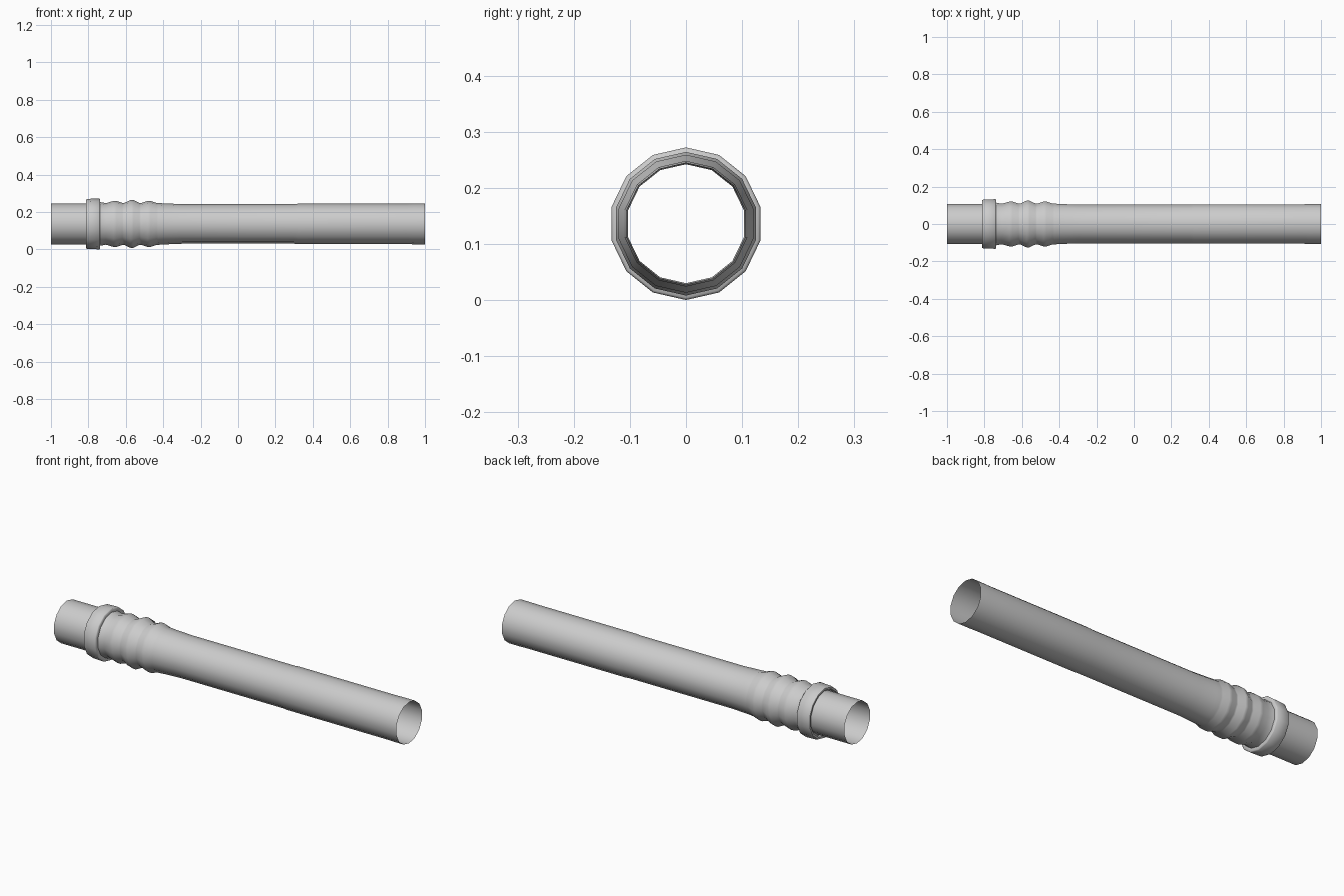
import bpy, bmesh, math

cube = bpy.data.objects.get("Cube")
if cube:
    bpy.data.objects.remove(cube, do_unlink=True)

SIDES = 14
AXIS_Z = 0.136

grey = bpy.data.materials.new("light_grey")
grey.use_nodes = True
grey.diffuse_color = (0.6, 0.6, 0.6, 1)
grey.node_tree.nodes["Principled BSDF"].inputs["Base Color"].default_value = (0.6, 0.6, 0.6, 1)


def lathe(name, profile):
    """Revolve (x, radius) points around the lengthwise axis as an open shell."""
    bm = bmesh.new()
    rings = []
    for x, r in profile:
        rings.append([bm.verts.new((x, r * math.sin(a), AXIS_Z + r * math.cos(a)))
                      for a in (math.tau * i / SIDES for i in range(SIDES))])
    for a, b in zip(rings, rings[1:]):
        for i in range(SIDES):
            j = (i + 1) % SIDES
            bm.faces.new((a[i], a[j], b[j], b[i]))
    mesh = bpy.data.meshes.new(name)
    bm.to_mesh(mesh)
    bm.free()
    mesh.materials.append(grey)
    obj = bpy.data.objects.new(name, mesh)
    bpy.context.collection.objects.link(obj)
    bpy.ops.object.select_all(action="DESELECT")
    obj.select_set(True)
    bpy.context.view_layer.objects.active = obj
    bpy.ops.object.shade_smooth_by_angle(angle=math.radians(50))
    return obj


# Plain end sleeve, then a raised collar with a recessed lip
sleeve = [(-1, 0.109), (-0.795, 0.109)]
collar = [(-0.795, 0.118), (-0.812, 0.120), (-0.812, 0.130), (-0.804, 0.134),
          (-0.742, 0.136), (-0.738, 0.132), (-0.738, 0.117)]

# Three bellows ribs between shallow valleys
ribs = [(-0.706, 0.111)]
for centre, peak in ((-0.658, 0.124), (-0.567, 0.129), (-0.476, 0.124)):
    ribs += [(centre - 0.008, peak - 0.001), (centre + 0.008, peak - 0.001),
             (centre + 0.04, 0.112), (centre + 0.05, 0.112)]

# Long tube, waisted after the ribs and flaring slightly to the open end
tube = [(-0.40, 0.110), (-0.30, 0.106), (0.30, 0.106), (0.32, 0.108),
        (0.90, 0.108), (0.94, 0.109), (1, 0.109)]

lathe("flexible_hose", sleeve + collar + ribs + tube)
